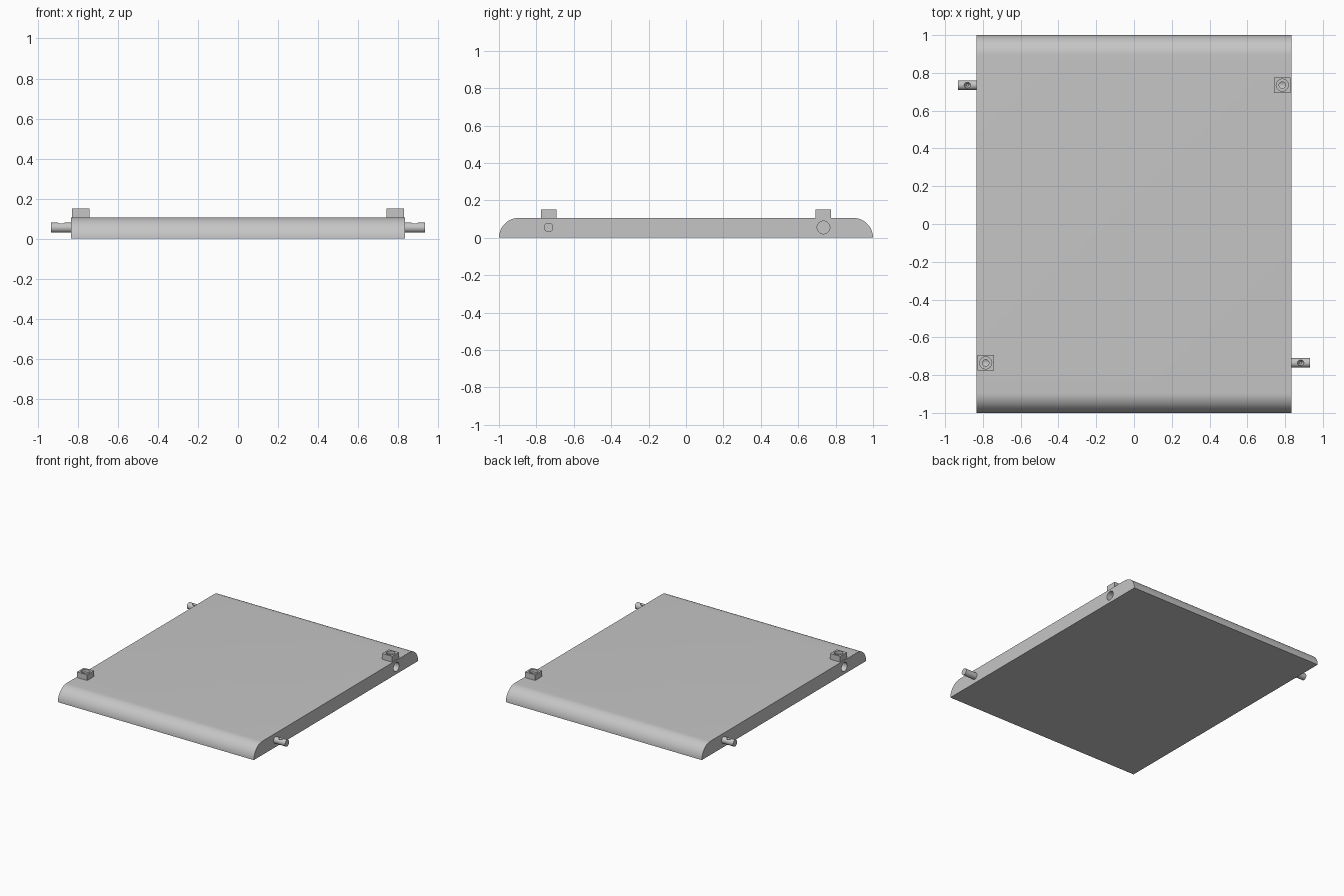
import bpy, bmesh, math
from mathutils import Matrix, Vector

if "Cube" in bpy.data.objects:
    bpy.data.objects.remove(bpy.data.objects["Cube"])

HALF_X, HALF_Y, TOP = 0.835, 1.0, 0.106
PIN_Y, PIN_Z, BOSS_X = 0.735, 0.055, 0.785

grey = bpy.data.materials.new("light grey")
grey.diffuse_color = (0.56, 0.56, 0.56, 1)
grey.use_nodes = True
grey.node_tree.nodes["Principled BSDF"].inputs["Base Color"].default_value = grey.diffuse_color


def add_object(name, bm):
    bmesh.ops.recalc_face_normals(bm, faces=bm.faces)
    mesh = bpy.data.meshes.new(name)
    bm.to_mesh(mesh)
    bm.free()
    obj = bpy.data.objects.new(name, mesh)
    bpy.context.collection.objects.link(obj)
    mesh.materials.append(grey)
    return obj


def rod(name, start, end, r1, r2=None):
    """Cylinder or cone between two points."""
    a, b = Vector(start), Vector(end)
    turn = (b - a).to_track_quat('Z', 'Y').to_matrix().to_4x4()
    bm = bmesh.new()
    bmesh.ops.create_cone(bm, cap_ends=True, segments=40, radius1=r1,
                          radius2=r1 if r2 is None else r2, depth=(b - a).length,
                          matrix=Matrix.Translation((a + b) / 2) @ turn)
    return add_object(name, bm)


def box(name, center, size):
    bm = bmesh.new()
    bmesh.ops.create_cube(bm, size=1, matrix=Matrix.Translation(center) @ Matrix.Diagonal((*size, 1)))
    return add_object(name, bm)


def select(obj):
    bpy.ops.object.select_all(action='DESELECT')
    obj.select_set(True)
    bpy.context.view_layer.objects.active = obj


def cut(obj, cutters):
    select(obj)
    for cutter in cutters:
        mod = obj.modifiers.new("cut", 'BOOLEAN')
        mod.operation, mod.solver, mod.object = 'DIFFERENCE', 'EXACT', cutter
        bpy.ops.object.modifier_apply(modifier=mod.name)


# Panel: flat slab with quarter-round front and back edges
arc = [(HALF_Y - TOP + TOP * math.cos(t), TOP * math.sin(t))
       for t in [math.pi / 2 * i / 16 for i in range(17)]]
outline = arc + [(-y, z) for y, z in reversed(arc)]
bm = bmesh.new()
face = bm.faces.new([bm.verts.new((-HALF_X, y, z)) for y, z in outline])
side = bmesh.ops.extrude_face_region(bm, geom=[face])["geom"]
bmesh.ops.translate(bm, vec=(2 * HALF_X, 0, 0),
                    verts=[v for v in side if isinstance(v, bmesh.types.BMVert)])
panel = add_object("panel", bm)

parts, cutters = [panel], []
for s, label in ((1, "right"), (-1, "left")):
    # Clamp block with a side socket and a stepped screw hole from above
    x, y = s * BOSS_X, s * PIN_Y
    block = box(label + "_clamp_block", (x, y, 0.1255), (0.086, 0.083, 0.049))
    socket = rod("socket_cutter", (s * 0.735, y, PIN_Z), (s * 0.9, y, PIN_Z), 0.034)
    screw = rod("screw_cutter", (x, y, PIN_Z), (x, y, 0.2), 0.017)
    sink = rod("sink_cutter", (x, y, 0.128), (x, y, 0.2), 0.032)
    cut(panel, [socket, screw])
    cut(block, [screw, sink])

    # Hinge pin with a small dimple on top
    pin_y, pin_x = -y, s * 0.882
    pin = rod(label + "_pin", (s * (HALF_X - 0.005), pin_y, PIN_Z), (s * 0.933, pin_y, PIN_Z), 0.025)
    dimple = rod("dimple_cutter", (pin_x, pin_y, PIN_Z), (pin_x, pin_y, PIN_Z + 0.04), 0.006, 0.024)
    cut(pin, [dimple])
    parts += [block, pin]
    cutters += [socket, screw, sink, dimple]

for cutter in cutters:
    bpy.data.objects.remove(cutter)

for part in parts:
    select(part)
    bpy.ops.object.shade_smooth_by_angle(angle=math.radians(30))
